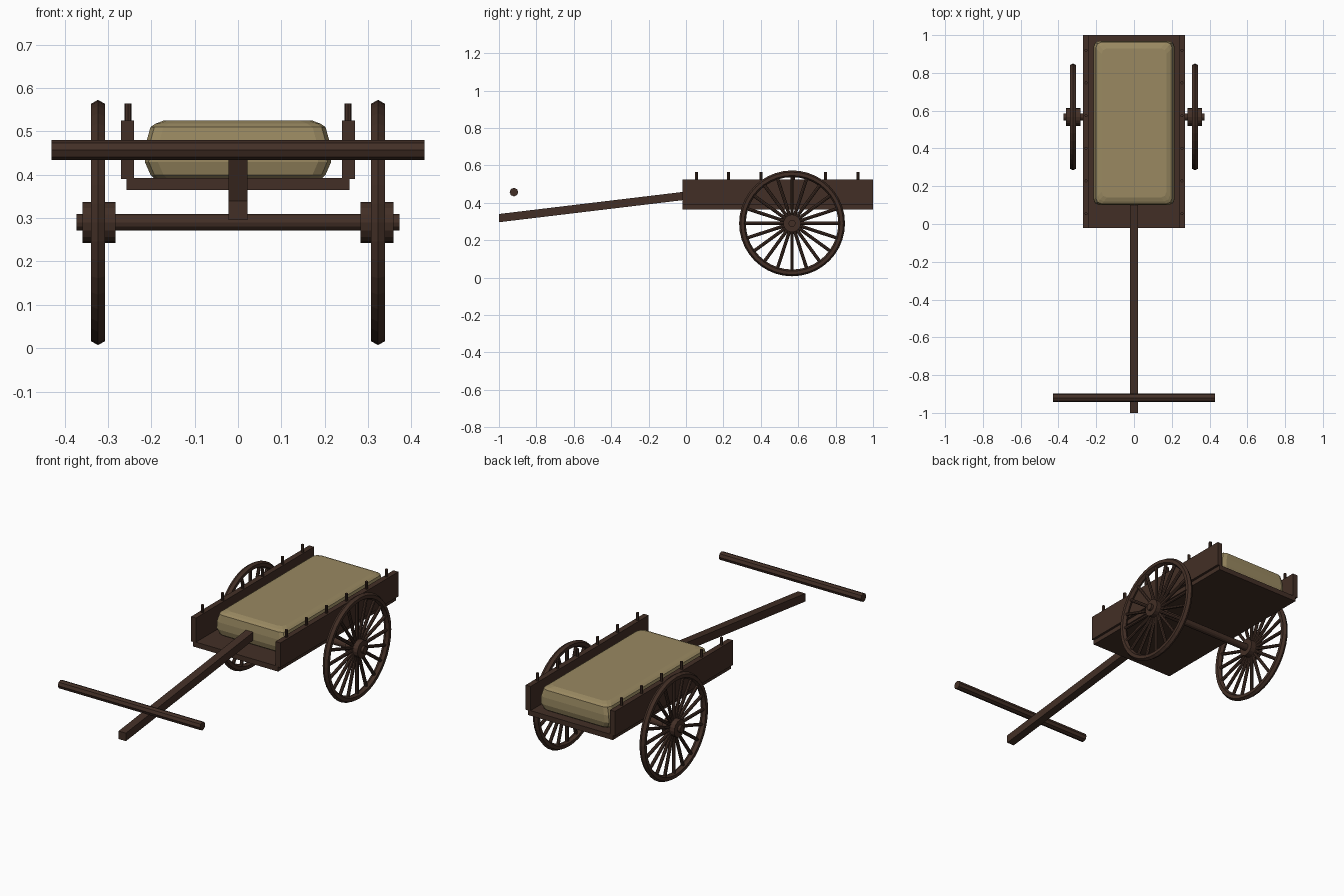
import bpy, bmesh, math
from mathutils import Vector, Matrix

if "Cube" in bpy.data.objects:
    bpy.data.objects.remove(bpy.data.objects["Cube"])


def material(name, color):
    m = bpy.data.materials.new(name)
    m.diffuse_color = (*color, 1)
    m.use_nodes = True
    m.node_tree.nodes["Principled BSDF"].inputs["Base Color"].default_value = m.diffuse_color
    return m


WOOD = material("dark wood", (0.055, 0.028, 0.019))
CLOTH = material("tan cloth", (0.32, 0.25, 0.12))


def finish(name, bm, mats=(WOOD,)):
    bmesh.ops.recalc_face_normals(bm, faces=bm.faces)
    me = bpy.data.meshes.new(name)
    bm.to_mesh(me)
    bm.free()
    for m in mats:
        me.materials.append(m)
    ob = bpy.data.objects.new(name, me)
    bpy.context.collection.objects.link(ob)
    return ob


def add_box(bm, lo, hi):
    lo, hi = Vector(lo), Vector(hi)
    mat = Matrix.Translation((lo + hi) / 2) @ Matrix.Diagonal((*(hi - lo), 1))
    bmesh.ops.create_cube(bm, size=1, matrix=mat)


def add_rod(bm, a, b, r, sides, r2=None):
    a, b = Vector(a), Vector(b)
    d = b - a
    mat = Matrix.Translation((a + b) / 2) @ d.to_track_quat('Z', 'Y').to_matrix().to_4x4()
    bmesh.ops.create_cone(bm, cap_ends=True, segments=sides, radius1=r,
                          radius2=r if r2 is None else r2, depth=d.length, matrix=mat)


def box(name, lo, hi):
    bm = bmesh.new()
    add_box(bm, lo, hi)
    return finish(name, bm)


def rod(name, a, b, r, sides):
    bm = bmesh.new()
    add_rod(bm, a, b, r, sides)
    return finish(name, bm)


WY, WZ, WX = 0.567, 0.29, 0.323   # wheel centre

# Bed and axle
box("bed_floor", (-0.257, -0.02, 0.365), (0.257, 1, 0.393))
rod("axle", (-0.373, WY, WZ), (0.373, WY, WZ), 0.019, 12)

for side, s in (("left", -1), ("right", 1)):
    # Side board with a row of pegs
    xs = sorted((s * 0.24, s * 0.27))
    box(side + "_board", (xs[0], -0.02, 0.39), (xs[1], 1, 0.525))
    bm = bmesh.new()
    for i in range(6):
        y = 0.055 + i * 0.173
        add_rod(bm, (s * 0.254, y, 0.5), (s * 0.254, y, 0.565), 0.008, 8)
    finish(side + "_pegs", bm)

    # Wheel rim: hexagonal section swept round
    bm = bmesh.new()
    n, k, R, r = 40, 6, 0.265, 0.018
    rings = []
    for i in range(n):
        t = math.tau * i / n
        rings.append([bm.verts.new((s * WX + r * math.sin(p),
                                    WY + (R + r * math.cos(p)) * math.cos(t),
                                    WZ + (R + r * math.cos(p)) * math.sin(t)))
                      for p in (math.tau * j / k for j in range(k))])
    for i in range(n):
        a, b = rings[i], rings[(i + 1) % n]
        for j in range(k):
            bm.faces.new((a[j], a[(j + 1) % k], b[(j + 1) % k], b[j]))
    finish(side + "_wheel_rim", bm)

    # Spokes
    bm = bmesh.new()
    for i in range(20):
        t = math.tau * i / 20
        d = Vector((0, math.cos(t), math.sin(t)))
        c = Vector((s * WX, WY, WZ))
        add_rod(bm, c + d * 0.03, c + d * 0.26, 0.009, 8)
    finish(side + "_spokes", bm)

    # Hub
    rod(side + "_hub", (s * 0.283, WY, WZ), (s * 0.359, WY, WZ), 0.047, 16)

# Draw pole: sloping square beam
bm = bmesh.new()
add_box(bm, (-0.022, -1, -0.022), (0.022, 0.1, 0.022))
for v in bm.verts:
    v.co.z += 0.318 + 0.12 * (v.co.y + 1)
finish("draw_pole", bm)

# Cross handle
rod("cross_handle", (-0.43, -0.92, 0.457), (0.43, -0.92, 0.457), 0.023, 8)

# Padded load: stacked chamfered outlines (half width, half length, corner, height)
bm = bmesh.new()
levels = [(0.195, 0.415, 0.03, 0.393), (0.202, 0.425, 0.03, 0.400),
          (0.215, 0.434, 0.03, 0.430), (0.213, 0.434, 0.03, 0.470),
          (0.202, 0.428, 0.03, 0.510), (0.190, 0.415, 0.03, 0.518),
          (0.172, 0.395, 0.03, 0.525)]
loops = []
for w, l, c, z in levels:
    pts = [(w, l - c), (w - c * 0.3, l - c * 0.3), (w - c, l)]
    quad = pts + [(-x, y) for x, y in reversed(pts)]
    quad += [(-x, -y) for x, y in quad]
    loops.append([bm.verts.new((x, y + 0.535, z)) for x, y in quad])
for a, b in zip(loops, loops[1:]):
    for j in range(len(a)):
        q = (j + 1) % len(a)
        bm.faces.new((a[j], a[q], b[q], b[j]))
bm.faces.new(loops[0])
bm.faces.new(loops[-1])
finish("padded_load", bm, (CLOTH,))
